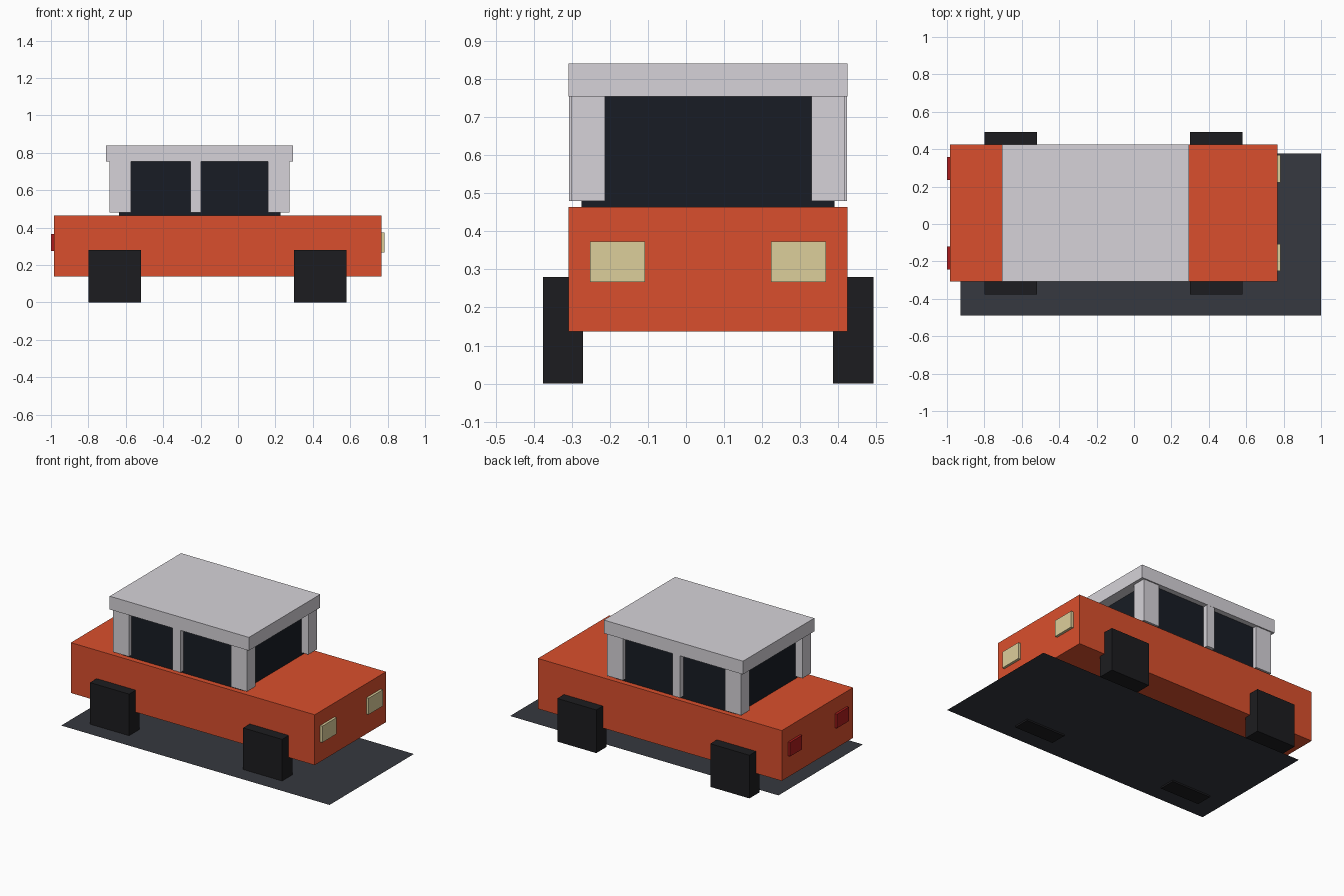
import bpy

if "Cube" in bpy.data.objects:
    bpy.data.objects.remove(bpy.data.objects["Cube"])

CY = 0.058  # the car sits off-centre over its shadow plate


def material(name, rgb):
    m = bpy.data.materials.new(name)
    m.diffuse_color = (*rgb, 1)
    m.use_nodes = True
    m.node_tree.nodes["Principled BSDF"].inputs["Base Color"].default_value = m.diffuse_color
    return m


ORANGE = material("orange_paint", (0.70, 0.078, 0.026))
PALE = material("pale_trim", (0.67, 0.65, 0.69))
GLASS = material("dark_glass", (0.009, 0.012, 0.018))
RUBBER = material("rubber", (0.012, 0.012, 0.014))
CREAM = material("headlight_cream", (0.72, 0.62, 0.33))
RED = material("taillight_red", (0.42, 0.012, 0.012))
SLATE = material("slate", (0.037, 0.040, 0.050))


def box(name, x, y, z, mat):
    """Box from (min, max) ranges on each axis."""
    spans = (x, y, z)
    bpy.ops.mesh.primitive_cube_add(size=1, location=[(a + b) / 2 for a, b in spans])
    ob = bpy.context.object
    ob.name = name
    ob.scale = [b - a for a, b in spans]
    bpy.ops.object.transform_apply(location=False, rotation=False, scale=True)
    ob.data.materials.append(mat)
    return ob


def pair(name, x, inner, outer, z, mat):
    """Two boxes mirrored about the car's centre line."""
    box(name + "_right", x, (CY - outer, CY - inner), z, mat)
    box(name + "_left", x, (CY + inner, CY + outer), z, mat)


# Body, cabin glass and roof
box("body", (-0.985, 0.767), (CY - 0.366, CY + 0.366), (0.137, 0.464), ORANGE)
box("cabin_glass", (-0.636, 0.227), (CY - 0.332, CY + 0.332), (0.46, 0.76), GLASS)
box("roof", (-0.706, 0.294), (CY - 0.366, CY + 0.366), (0.754, 0.84), PALE)

# Roof pillars
pair("rear_pillar", (-0.687, -0.573), 0.271, 0.358, (0.48, 0.756), PALE)
pair("middle_pillar", (-0.254, -0.198), 0.30, 0.365, (0.48, 0.756), PALE)
pair("front_pillar", (0.161, 0.275), 0.271, 0.358, (0.48, 0.756), PALE)

# Square wheels
pair("rear_wheel", (-0.80, -0.519), 0.328, 0.434, (0, 0.28), RUBBER)
pair("front_wheel", (0.30, 0.58), 0.328, 0.434, (0, 0.28), RUBBER)

# Lights
pair("headlight", (0.755, 0.783), 0.165, 0.31, (0.267, 0.373), CREAM)
pair("taillight", (-1.0, -0.975), 0.178, 0.301, (0.275, 0.366), RED)

# Flat shadow plate under the car
bpy.ops.mesh.primitive_plane_add(size=1, location=(0.036, -0.056, 0.01))
plate = bpy.context.object
plate.name = "shadow_plate"
plate.scale = (1.928, 0.866, 1)
bpy.ops.object.transform_apply(location=False, rotation=False, scale=True)
plate.data.materials.append(SLATE)
